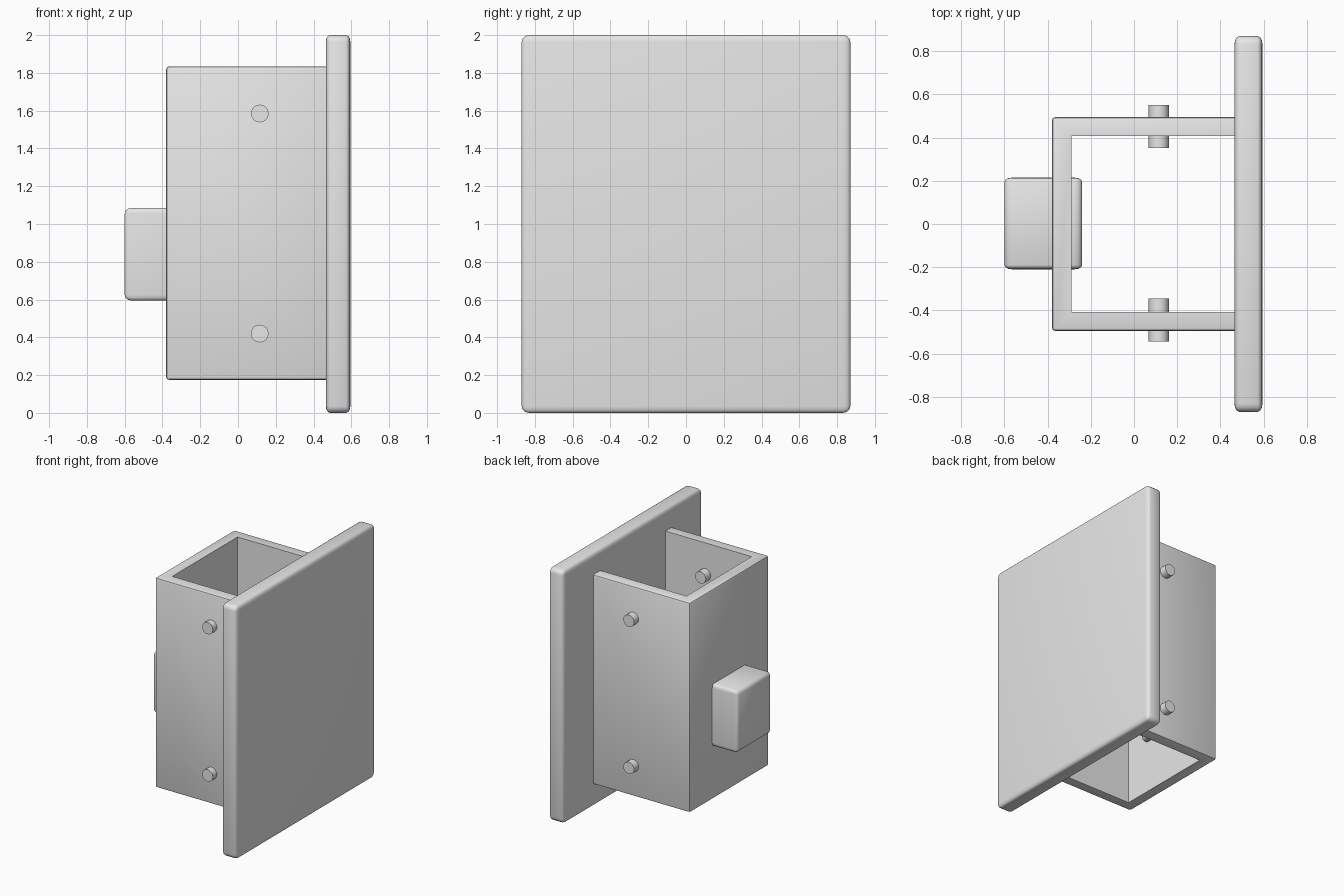
import bpy, bmesh
from math import radians
from mathutils import Vector

cube = bpy.data.objects.get("Cube")
if cube:
    bpy.data.objects.remove(cube, do_unlink=True)

grey = bpy.data.materials.new("plain grey")
grey.use_nodes = True
colour = (0.8, 0.8, 0.8, 1)
grey.diffuse_color = colour
grey.node_tree.nodes["Principled BSDF"].inputs["Base Color"].default_value = colour


def finish(obj, bevel=0, segments=3):
    """Give the part its material, rounded edges and smooth shading."""
    obj.data.materials.append(grey)
    bpy.ops.object.select_all(action="DESELECT")
    obj.select_set(True)
    bpy.context.view_layer.objects.active = obj
    if bevel:
        mod = obj.modifiers.new("Rounded edges", "BEVEL")
        mod.width, mod.segments = bevel, segments
        mod.limit_method, mod.angle_limit = "ANGLE", radians(30)
        bpy.ops.object.modifier_apply(modifier=mod.name)
    bpy.ops.object.shade_smooth_by_angle(angle=radians(30))


def rounded_box(name, low, high, rounding):
    """Box whose edge rounding differs along each axis."""
    low, high, rounding = Vector(low), Vector(high), Vector(rounding)
    bpy.ops.mesh.primitive_cube_add(size=1, location=(low + high) / 2)
    obj = bpy.context.object
    obj.name = name
    for v in obj.data.vertices:
        v.co = [c * s / r for c, s, r in zip(v.co, high - low, rounding)]
    obj.scale = rounding
    finish(obj, 1)


# Large cover plate
rounded_box("cover_plate", (0.465, -0.87, 0), (0.595, 0.87, 2), (0.022, 0.038, 0.035))

# Block through the channel's back wall
rounded_box("latch_block", (-0.6, -0.21, 0.595), (-0.24, 0.215, 1.085), (0.035, 0.02, 0.03))

# U-shaped channel, extruded from its plan profile
bottom, top = 0.175, 1.835
profile = [(0.48, -0.495), (-0.38, -0.495), (-0.38, 0.495), (0.48, 0.495),
           (0.48, 0.408), (-0.29, 0.408), (-0.29, -0.408), (0.48, -0.408)]
bm = bmesh.new()
face = bm.faces.new([bm.verts.new((x, y, bottom)) for x, y in profile])
result = bmesh.ops.extrude_face_region(bm, geom=[face])
moved = [g for g in result["geom"] if isinstance(g, bmesh.types.BMVert)]
bmesh.ops.translate(bm, verts=moved, vec=(0, 0, top - bottom))
bmesh.ops.recalc_face_normals(bm, faces=bm.faces)
# Round the outer edges only, leaving the inner corners crisp
edges = [e for e in bm.edges
         if e.calc_face_angle_signed() > 0.5 and all(v.co.x < -0.35 or abs(v.co.y) > 0.45 for v in e.verts)]
bmesh.ops.bevel(bm, geom=edges, offset=0.015, segments=2, profile=0.5, affect="EDGES")
mesh = bpy.data.meshes.new("channel")
bm.to_mesh(mesh)
bm.free()
channel = bpy.data.objects.new("channel", mesh)
bpy.context.collection.objects.link(channel)
finish(channel)

# Four pins through the side walls
for side, y in (("left", 0.452), ("right", -0.445)):
    for level, z in (("lower", 0.42), ("upper", 1.585)):
        bpy.ops.mesh.primitive_cylinder_add(vertices=16, radius=0.047, depth=0.2,
                                            location=(0.115, y, z), rotation=(radians(90), 0, 0))
        pin = bpy.context.object
        pin.name = f"{level}_pin_{'back' if side == 'left' else 'front'}"
        finish(pin)
